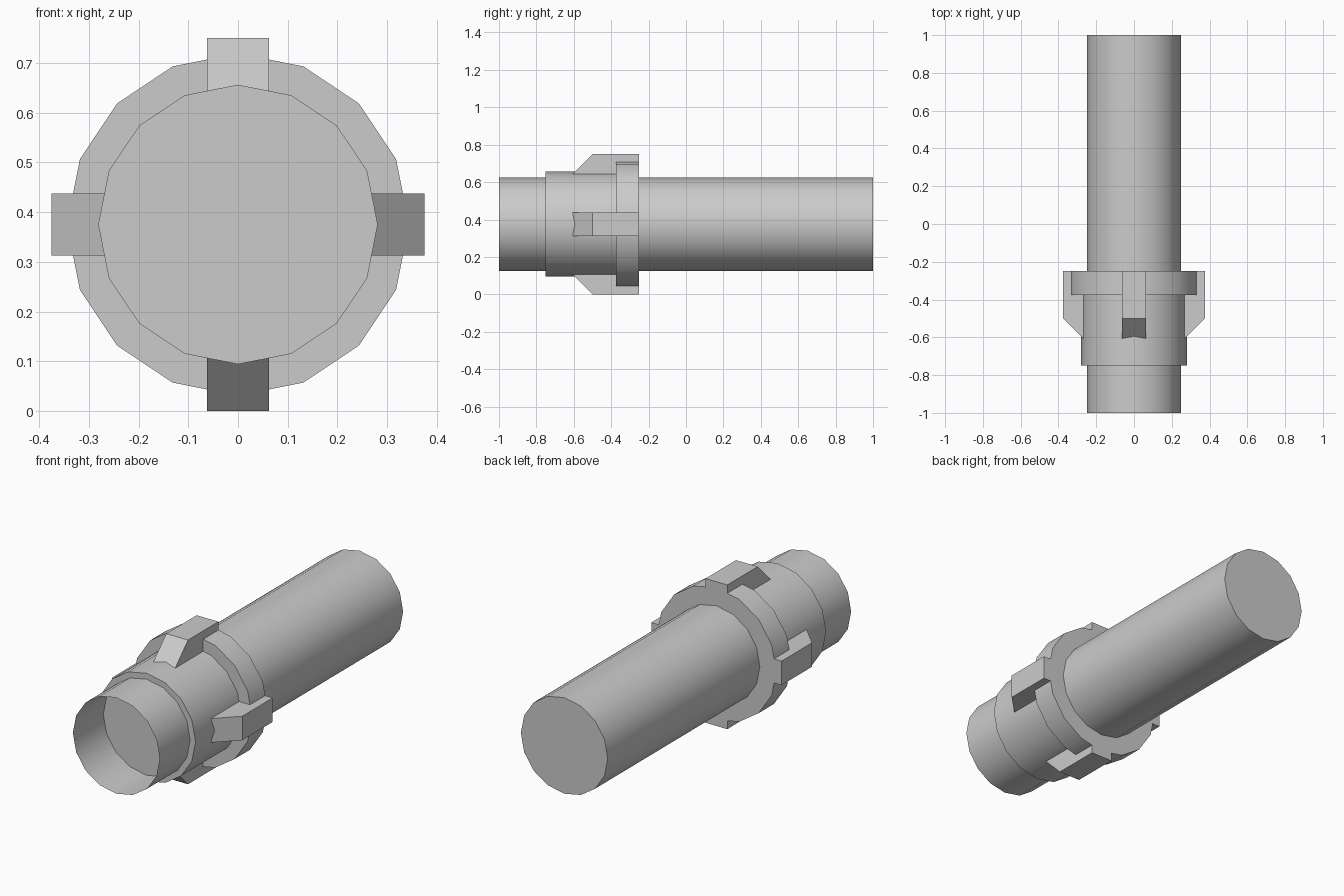
import bpy, bmesh, math
from mathutils import Matrix, Vector

AXIS_Z = 0.375
SIDES = 16

old = bpy.data.objects.get("Cube")
if old:
    bpy.data.objects.remove(old, do_unlink=True)

grey = bpy.data.materials.new("plain_grey")
grey.use_nodes = True
grey.diffuse_color = (0.6, 0.6, 0.6, 1)
grey.node_tree.nodes["Principled BSDF"].inputs["Base Color"].default_value = grey.diffuse_color


def finish(name, bm, smooth=True):
    """Turn a bmesh into a named object on the pipe axis."""
    mesh = bpy.data.meshes.new(name)
    bm.to_mesh(mesh)
    bm.free()
    mesh.materials.append(grey)
    obj = bpy.data.objects.new(name, mesh)
    obj.location.z = AXIS_Z
    bpy.context.collection.objects.link(obj)
    if smooth:
        bpy.ops.object.select_all(action='DESELECT')
        obj.select_set(True)
        bpy.context.view_layer.objects.active = obj
        bpy.ops.object.shade_smooth_by_angle(angle=math.radians(30))
    return obj


def cylinder(name, radius, front, back, open_front=False):
    """Faceted cylinder along y, optionally with an open mouth."""
    bm = bmesh.new()
    place = Matrix.Translation((0, (front + back) / 2, 0)) @ Matrix.Rotation(math.pi / 2, 4, 'X')
    bmesh.ops.create_cone(bm, cap_ends=True, segments=SIDES, radius1=radius,
                          radius2=radius, depth=back - front, matrix=place)
    if open_front:
        mouth = [f for f in bm.faces if f.calc_center_median().y < front + 0.001]
        bmesh.ops.delete(bm, geom=mouth, context='FACES_ONLY')
    return finish(name, bm)


def lug(name, angle):
    """Block with a sloped nose, extruded from its side profile."""
    bm = bmesh.new()
    profile = [(-0.625, 0.25), (-0.5, 0.375), (-0.25, 0.375), (-0.25, 0.25)]
    face = bm.faces.new([bm.verts.new((-0.0625, y, z)) for y, z in profile])
    out = bmesh.ops.extrude_face_region(bm, geom=[face])
    moved = [v for v in out["geom"] if isinstance(v, bmesh.types.BMVert)]
    bmesh.ops.translate(bm, verts=moved, vec=Vector((0.125, 0, 0)))
    bmesh.ops.recalc_face_normals(bm, faces=bm.faces)
    bmesh.ops.rotate(bm, verts=bm.verts, cent=(0, 0, 0),
                     matrix=Matrix.Rotation(angle, 3, 'Y'))
    return finish(name, bm, smooth=False)


# Long pipe with a thin open mouth; the collar's front closes its inside
cylinder("pipe", 0.25, -1, 1, open_front=True)
cylinder("collar", 0.281, -0.75, -0.3)
cylinder("flange", 0.344, -0.375, -0.25)

# Four lugs around the collar
for i, side in enumerate(("top", "left", "bottom", "right")):
    lug(side + "_lug", i * math.pi / 2)
